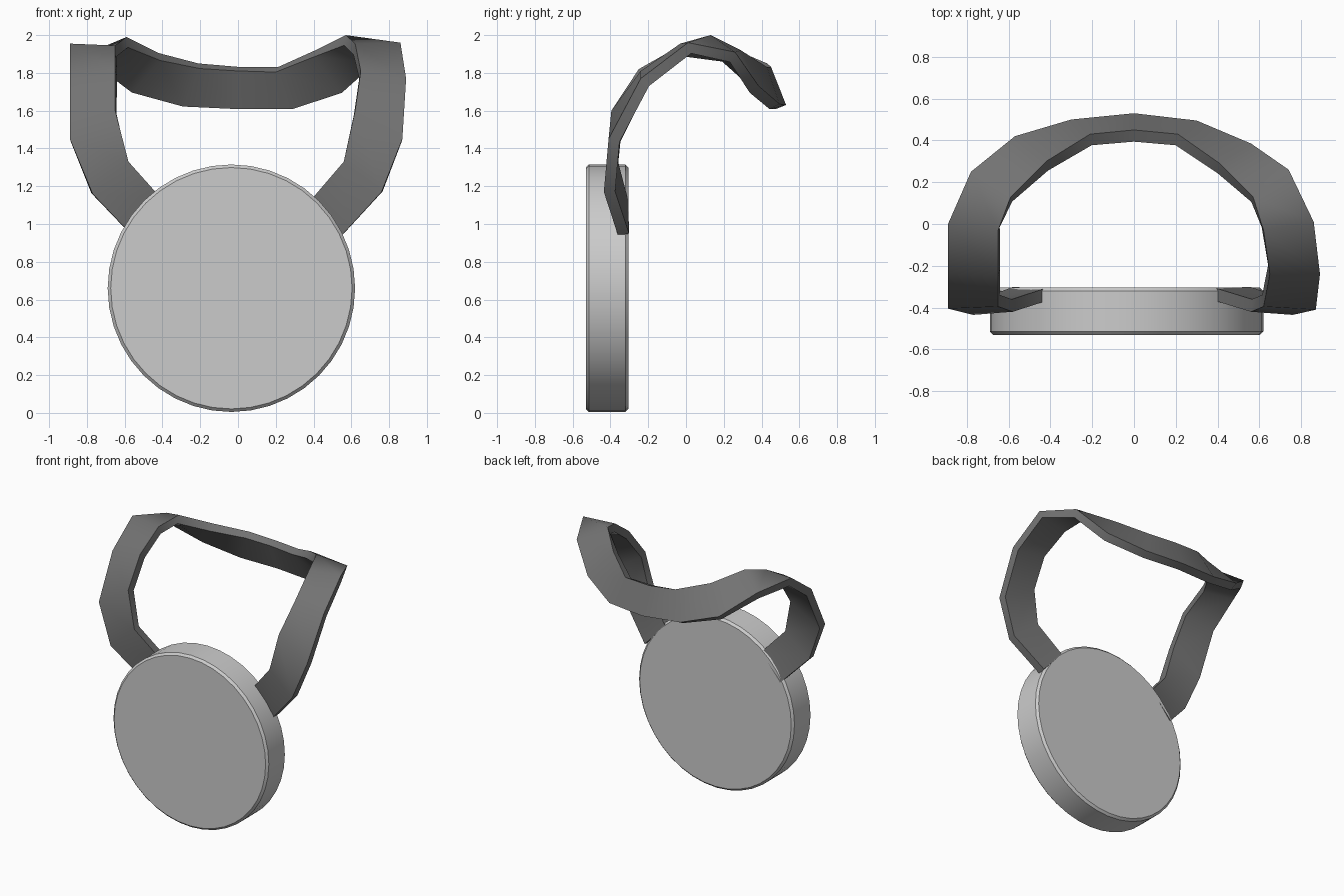
import bpy, math

if "Cube" in bpy.data.objects:
    bpy.data.objects.remove(bpy.data.objects["Cube"])

def finish(ob, angle, grey):
    # apply modifiers, smooth by angle, give a grey tone
    bpy.ops.object.select_all(action='DESELECT')
    bpy.context.view_layer.objects.active = ob
    ob.select_set(True)
    for name in [m.name for m in ob.modifiers]:
        bpy.ops.object.modifier_apply(modifier=name)
    bpy.ops.object.shade_smooth_by_angle(angle=math.radians(angle))
    mat = bpy.data.materials.new(ob.name + "_grey")
    mat.diffuse_color = (grey, grey, grey, 1)
    mat.use_nodes = True
    mat.node_tree.nodes["Principled BSDF"].inputs["Base Color"].default_value = mat.diffuse_color
    ob.data.materials.clear()
    ob.data.materials.append(mat)

# Round medal disc, standing upright, with a small rim chamfer
bpy.ops.mesh.primitive_cylinder_add(vertices=40, radius=0.655, depth=0.225,
                                    location=(-0.035, -0.4175, 0.66),
                                    rotation=(math.pi / 2, 0, 0))
disc = bpy.context.object
disc.name = "medal_disc"
bev = disc.modifiers.new("rim", 'BEVEL')
bev.width = 0.016
bev.segments = 1
bev.limit_method = 'ANGLE'
finish(disc, 30, 0.56)

# Neck ribbon: neck-side edge and outer edge, left front round the back to right front
neck_edge = [(-0.41, -0.365, 1.14), (-0.58, -0.42, 1.33), (-0.65, -0.395, 1.60),
             (-0.65, -0.25, 1.82), (-0.65, -0.03, 1.945), (-0.59, 0.13, 1.99),
             (-0.42, 0.30, 1.905), (-0.21, 0.43, 1.85), (0.0, 0.45, 1.832),
             (0.21, 0.43, 1.83), (0.41, 0.29, 1.92), (0.57, 0.13, 2.0),
             (0.62, -0.03, 1.955), (0.65, -0.24, 1.81), (0.62, -0.395, 1.60),
             (0.56, -0.42, 1.33), (0.38, -0.365, 1.12)]
outer_edge = [(-0.57, -0.36, 0.95), (-0.77, -0.435, 1.16), (-0.89, -0.405, 1.45),
              (-0.89, -0.24, 1.78), (-0.89, 0.0, 1.955), (-0.78, 0.25, 1.91),
              (-0.57, 0.42, 1.735), (-0.30, 0.50, 1.65), (0.0, 0.53, 1.63),
              (0.30, 0.495, 1.635), (0.56, 0.385, 1.73), (0.74, 0.26, 1.91),
              (0.86, 0.01, 1.96), (0.89, -0.24, 1.77), (0.87, -0.41, 1.45),
              (0.76, -0.435, 1.17), (0.55, -0.36, 0.94)]
n = len(neck_edge)
faces = [(i, i + 1, n + i + 1, n + i) for i in range(n - 1)]
mesh = bpy.data.meshes.new("ribbon")
mesh.from_pydata(neck_edge + outer_edge, [], faces)
ribbon = bpy.data.objects.new("neck_ribbon", mesh)
bpy.context.collection.objects.link(ribbon)
sol = ribbon.modifiers.new("thickness", 'SOLIDIFY')
sol.thickness = 0.06
sol.offset = -1
finish(ribbon, 50, 0.17)
